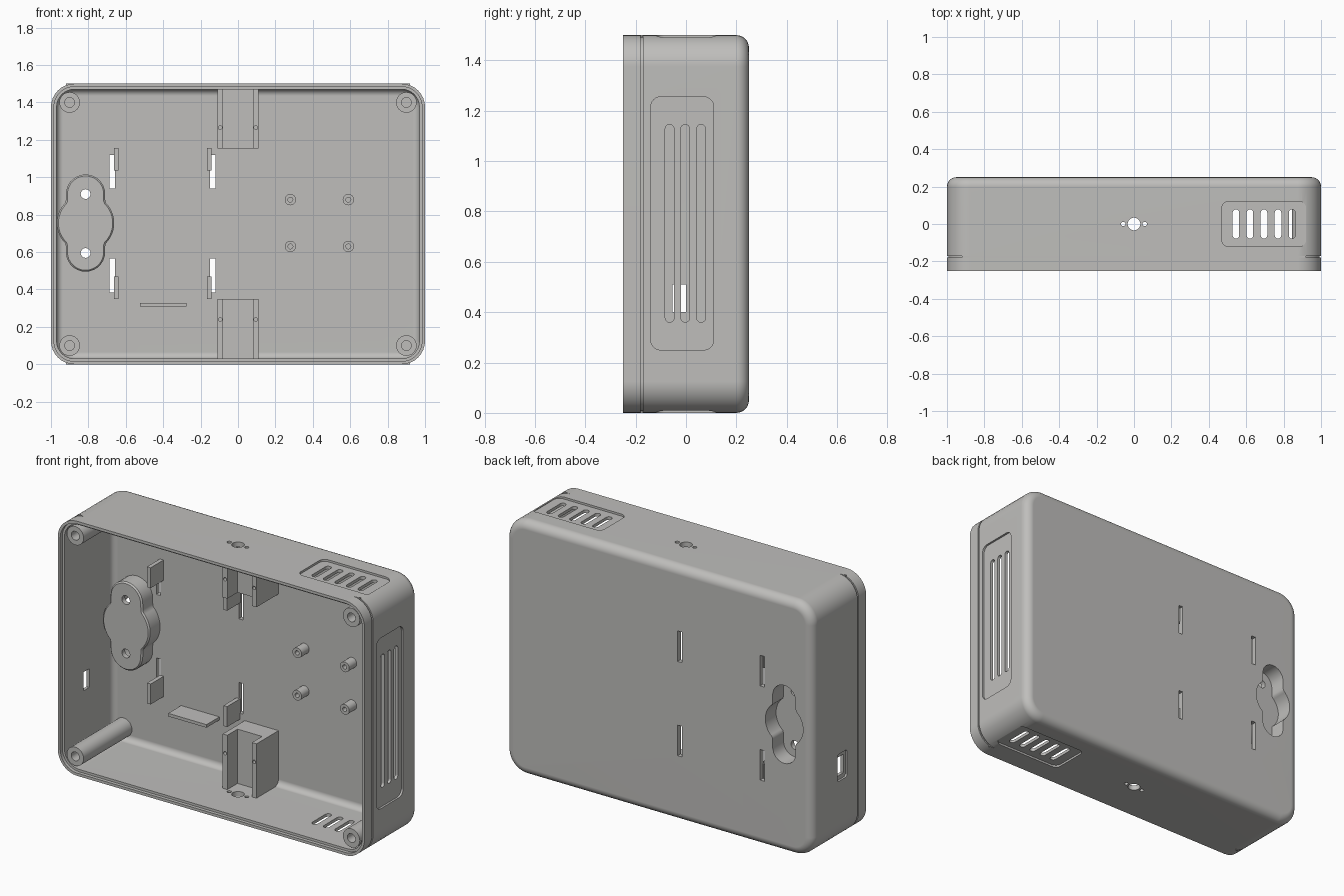
import bpy, bmesh, math

if "Cube" in bpy.data.objects:
    bpy.data.objects.remove(bpy.data.objects["Cube"])

grey = bpy.data.materials.new("warm_grey_plastic")
grey.diffuse_color = (0.52, 0.515, 0.50, 1)
grey.use_nodes = True
grey.node_tree.nodes["Principled BSDF"].inputs["Base Color"].default_value = grey.diffuse_color


def rrect(u, v, hu, hv, r, seg=8):
    """Rounded rectangle outline; a circle when hu = hv = r."""
    pts = []
    for k, (su, sv) in enumerate([(1, 1), (-1, 1), (-1, -1), (1, -1)]):
        for i in range(seg + 1):
            a = math.pi / 2 * (k + i / seg)
            pts.append((u + su * (hu - r) + r * math.cos(a),
                        v + sv * (hv - r) + r * math.sin(a)))
    # drop coincident points of full circles and capsules
    return [p for i, p in enumerate(pts) if math.dist(p, pts[i - 1]) > 1e-6]


def loft(bm, rings, axis):
    """Closed solid through (outline, depth) rings along an axis."""
    put = {'x': lambda u, v, w: (w, u, v),
           'y': lambda u, v, w: (u, w, v),
           'z': lambda u, v, w: (u, v, w)}[axis]
    loops = [[bm.verts.new(put(u, v, w)) for u, v in o] for o, w in rings]
    n = len(loops[0])
    for a, b in zip(loops, loops[1:]):
        for i in range(n):
            bm.faces.new((a[i], a[(i + 1) % n], b[(i + 1) % n], b[i]))
    bm.faces.new(loops[0])
    bm.faces.new(loops[-1][::-1])


def make(name, solids):
    """One object from a list of (rings, axis) solids."""
    bm = bmesh.new()
    for rings, axis in solids:
        loft(bm, rings, axis)
    bmesh.ops.recalc_face_normals(bm, faces=bm.faces)
    me = bpy.data.meshes.new(name)
    bm.to_mesh(me)
    bm.free()
    me.materials.append(grey)
    ob = bpy.data.objects.new(name, me)
    bpy.context.collection.objects.link(ob)
    return ob


def prism(outline, lo, hi, axis='y'):
    return ([(outline, lo), (outline, hi)], axis)


def box(x0, x1, y0, y1, z0, z1):
    return prism([(x0, z0), (x1, z0), (x1, z1), (x0, z1)], y0, y1)


def select(ob):
    bpy.ops.object.select_all(action='DESELECT')
    ob.select_set(True)
    bpy.context.view_layer.objects.active = ob


def boolean(ob, tool, op='DIFFERENCE'):
    select(ob)
    m = ob.modifiers.new("cut", 'BOOLEAN')
    m.operation, m.object, m.solver = op, tool, 'EXACT'
    bpy.ops.object.modifier_apply(modifier=m.name)
    bpy.data.objects.remove(tool)


def circle(u, v, r, seg=6):
    return rrect(u, v, r, r, r, seg)


def tube(x, z, r, hole, front, deep):
    """Standoff with a blind screw hole."""
    return ([(circle(x, z, r), 0.225), (circle(x, z, r), front),
             (circle(x, z, hole), front), (circle(x, z, hole), deep)], 'y')


def case(inset):
    return rrect(0, 0.75, 1 - inset, 0.75 - inset, max(0.125 - inset, 0.02))


# Case shell: rounded back, seam groove, stepped rim, hollow inside
F, W = 0.05, 0.03
arc = [math.pi / 2 * i / 6 for i in range(7)]
rings = [(case(F * (1 - math.sin(a))), 0.25 - F * (1 - math.cos(a))) for a in arc]
rings += [(case(0), -0.170), (case(0.008), -0.170), (case(0.008), -0.180),
          (case(0), -0.180), (case(0), -0.25), (case(0.016), -0.25),
          (case(0.016), -0.23), (case(W), -0.23)]
f = 0.035
rings += [(case(W + f * (1 - math.cos(a))), 0.22 - f * (1 - math.sin(a))) for a in arc]
shell = make("case_shell", [(rings, 'y')])


# Hanger pocket: disc merged with a capsule
def pocket(inset):
    disc, cap, off = 0.153 - inset, 0.105 - inset, 0.155
    pts = []
    for i in range(72):
        a = math.tau * i / 72
        c, s = abs(math.cos(a)), abs(math.sin(a))
        side = cap / max(c, 1e-6)
        if side * s > off:
            side = off * s + math.sqrt(cap ** 2 - (off * c) ** 2)
        r = max(disc, side)
        pts.append((-0.815 + r * math.cos(a), 0.755 + r * math.sin(a)))
    return pts


bump = make("pocket_bump", [([(pocket(0), 0.235), (pocket(0), 0.128),
                              (pocket(0.008), 0.12)], 'y')])
boolean(shell, bump, 'UNION')
boolean(shell, make("pocket_cut", [prism(pocket(0.03), 0.15, 0.3)]))

# Shallow vent panels on right, top and bottom, and the port recess on the left
D = 0.012
side_panel = rrect(-0.015, 0.7525, 0.125, 0.5025, 0.04)
end_panel = rrect(0.695, 0, 0.225, 0.12, 0.035)
boolean(shell, make("panel_cut", [
    prism(side_panel, 1 - D, 1.1, 'x'),
    prism(end_panel, 1.5 - D, 1.6, 'z'),
    prism(end_panel, -0.1, D, 'z'),
    prism(rrect(-0.027, 0.455, 0.045, 0.08, 0.015), -1.1, -1 + D, 'x')]))

# Through openings: vents, port, cable holes, strap slots, hanger screws
cuts = [prism(rrect(y, 0.7525, 0.0175, 0.3925, 0.0175), 0.93, 1.1, 'x')
        for y in (-0.065, -0.003, 0.06)]
cuts.append(prism(rrect(-0.027, 0.455, 0.0275, 0.055, 0.004), -1.1, -0.93, 'x'))
for lo, hi in ((-0.1, 0.06), (1.44, 1.6)):
    cuts += [prism(rrect(0.545 + 0.075 * i, 0, 0.0175, 0.078, 0.0175), lo, hi, 'z')
             for i in range(5)]
    cuts += [prism(circle(x, 0, r), lo, hi, 'z')
             for x, r in ((-0.057, 0.012), (0, 0.034), (0.057, 0.012))]
for x in (-0.672, -0.135):
    for z in (0.475, 1.03):
        cuts.append(box(x - 0.014, x + 0.014, 0.2, 0.3, z - 0.09, z + 0.09))
cuts += [prism(circle(-0.815, z, 0.026), 0.1, 0.17) for z in (0.595, 0.91)]
boolean(shell, make("opening_cut", cuts))

parts = [shell]

# Seam is closed along the middle of top and bottom
parts.append(make("seam_fill", [box(-0.92, 0.92, -0.18, -0.17, z, z + 0.008)
                                for z in (0, 1.492)]))

# Corner screw posts and small board standoffs
parts.append(make("corner_posts", [tube(x, z, 0.055, 0.026, -0.23, -0.05)
                                   for x in (-0.9, 0.9) for z in (0.1, 1.4)]))
parts.append(make("board_standoffs", [tube(x, z, 0.03, 0.013, 0.15, 0.2)
                                      for x in (0.28, 0.59) for z in (0.63, 0.88)]))

# Channelled mounting blocks at bottom and top
channel = [(-0.11, 0.225), (-0.11, 0.015), (-0.08, 0.015), (-0.08, 0.11),
           (0.08, 0.11), (0.08, 0.015), (0.11, 0.015), (0.11, 0.225)]
for name, z0, z1, zh in (("lower_block", 0.025, 0.35, 0.24),
                         ("upper_block", 1.155, 1.475, 1.265)):
    block = make(name, [prism(channel, z0, z1, 'z')])
    boolean(block, make("screw_cut", [prism(circle(x, zh, 0.01), -0.1, 0.1)
                                      for x in (-0.095, 0.095)]))
    parts.append(block)

# Retaining tabs beside the strap slots, and a support ledge
parts.append(make("retaining_tabs", [
    box(x - 0.012, x + 0.012, 0.1, 0.225, z - 0.06, z + 0.06)
    for x in (-0.651, -0.153) for z in (0.41, 1.095)]))
parts.append(make("support_ledge", [box(-0.525, -0.275, 0.1, 0.225, 0.31, 0.328)]))

for ob in parts:
    select(ob)
    bpy.ops.object.shade_smooth_by_angle(angle=math.radians(32))
wn = shell.modifiers.new("clean_shading", 'WEIGHTED_NORMAL')
wn.keep_sharp = True
